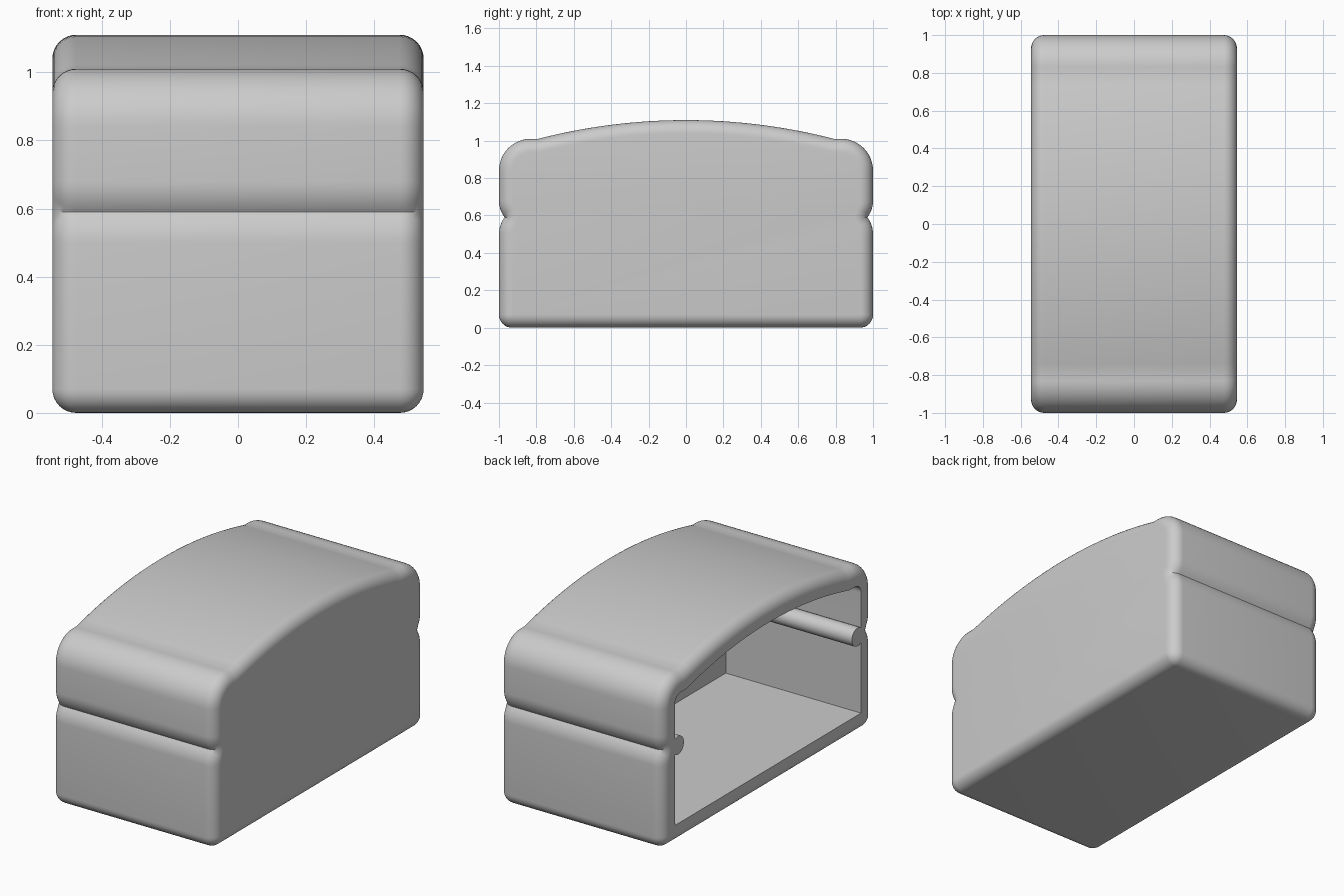
import bpy
import bmesh
from math import sin, cos, asin, pi, radians
from mathutils import Vector

cube = bpy.data.objects.get("Cube")
if cube:
    bpy.data.objects.remove(cube, do_unlink=True)

HALF_X = 0.545      # half width
FILLET = 0.07       # rounding of the side edges
WALL = 0.115        # shell thickness
INNER_X = 0.355     # inside face of the closed side
GROOVE_Z = 0.59

grey = bpy.data.materials.new("plain grey")
grey.use_nodes = True
colour = (0.6, 0.6, 0.6, 1)
grey.diffuse_color = colour
grey.node_tree.nodes["Principled BSDF"].inputs["Base Color"].default_value = colour


def arc(cy, cz, r, a0, a1, n):
    return [Vector((cy + r * cos(a0 + (a1 - a0) * i / n),
                    cz + r * sin(a0 + (a1 - a0) * i / n))) for i in range(n + 1)]


def half_profile():
    """Outline (y, z) from the bottom edge up to the crown, on the +y half."""
    bulge = 0.15
    a = asin(0.09 / bulge)
    pts = arc(0.93, 0.07, 0.07, -pi / 2, 0, 8)
    pts += arc(1 - bulge, GROOVE_Z - 0.09, bulge, 0, a, 6)
    pts += arc(1 - bulge, GROOVE_Z + 0.09, bulge, -a, 0, 6)[1:]
    pts += arc(0.83, 0.84, 0.17, 0, pi / 2, 12)
    rise, half = 0.1, 0.79
    r = (half ** 2 + rise ** 2) / (2 * rise)
    pts += arc(0, 1.11 - r, r, pi / 2 - asin(half / r), pi / 2, 16)
    return pts


def offset(pts, d):
    """Move every outline point inward by d along its averaged normal."""
    out = []
    for i, p in enumerate(pts):
        e0 = (p - pts[i - 1]).normalized()
        e1 = (pts[(i + 1) % len(pts)] - p).normalized()
        t = (e0 + e1).normalized()
        out.append(p - d * Vector((t.y, -t.x)))
    return out


def finish(obj, angle=35):
    obj.data.materials.append(grey)
    bpy.ops.object.select_all(action="DESELECT")
    obj.select_set(True)
    bpy.context.view_layer.objects.active = obj
    bpy.ops.object.shade_smooth_by_angle(angle=radians(angle))


# Outer outline and cavity outline, with matching point counts
right = half_profile()
outline = right + [Vector((-p.x, p.y)) for p in reversed(right[:-1])]
wall_y = 1 - WALL
cavity = []
for p in offset(outline, WALL):
    side = 1 if p.x > 0 else -1
    y = side * min(abs(p.x), wall_y)
    if p.y < 0.8:
        y = side * wall_y
    cavity.append(Vector((y, max(p.y, WALL))))

# Section rings from the closed side, round both fillets, into the cavity
steps = 8
sections = []
for i in range(steps + 1):
    t = pi / 2 * i / steps
    sections.append((HALF_X - FILLET * (1 - cos(t)),
                     offset(outline, FILLET * (1 - sin(t)))))
sections += [(-x, ring) for x, ring in reversed(sections)]
sections += [(-HALF_X, cavity), (INNER_X, cavity)]

bm = bmesh.new()
rings = [[bm.verts.new((x, p.x, p.y)) for p in ring] for x, ring in sections]
count = len(outline)
for a, b in zip(rings, rings[1:]):
    for i in range(count):
        j = (i + 1) % count
        bm.faces.new((a[i], a[j], b[j], b[i]))
bm.faces.new(rings[0])
bm.faces.new(rings[-1])
bmesh.ops.remove_doubles(bm, verts=bm.verts, dist=0.0005)
bmesh.ops.recalc_face_normals(bm, faces=bm.faces)
mesh = bpy.data.meshes.new("shell")
bm.to_mesh(mesh)
bm.free()
shell = bpy.data.objects.new("shell", mesh)
bpy.context.collection.objects.link(shell)
finish(shell)

# Rods inside the cavity, behind the groove
for name, side in (("front_rod", -1), ("back_rod", 1)):
    bpy.ops.mesh.primitive_cylinder_add(
        vertices=32, radius=0.055, depth=HALF_X + INNER_X,
        location=((INNER_X - HALF_X) / 2, side * 0.853, GROOVE_Z - 0.005),
        rotation=(0, pi / 2, 0))
    rod = bpy.context.object
    rod.name = name
    finish(rod)
